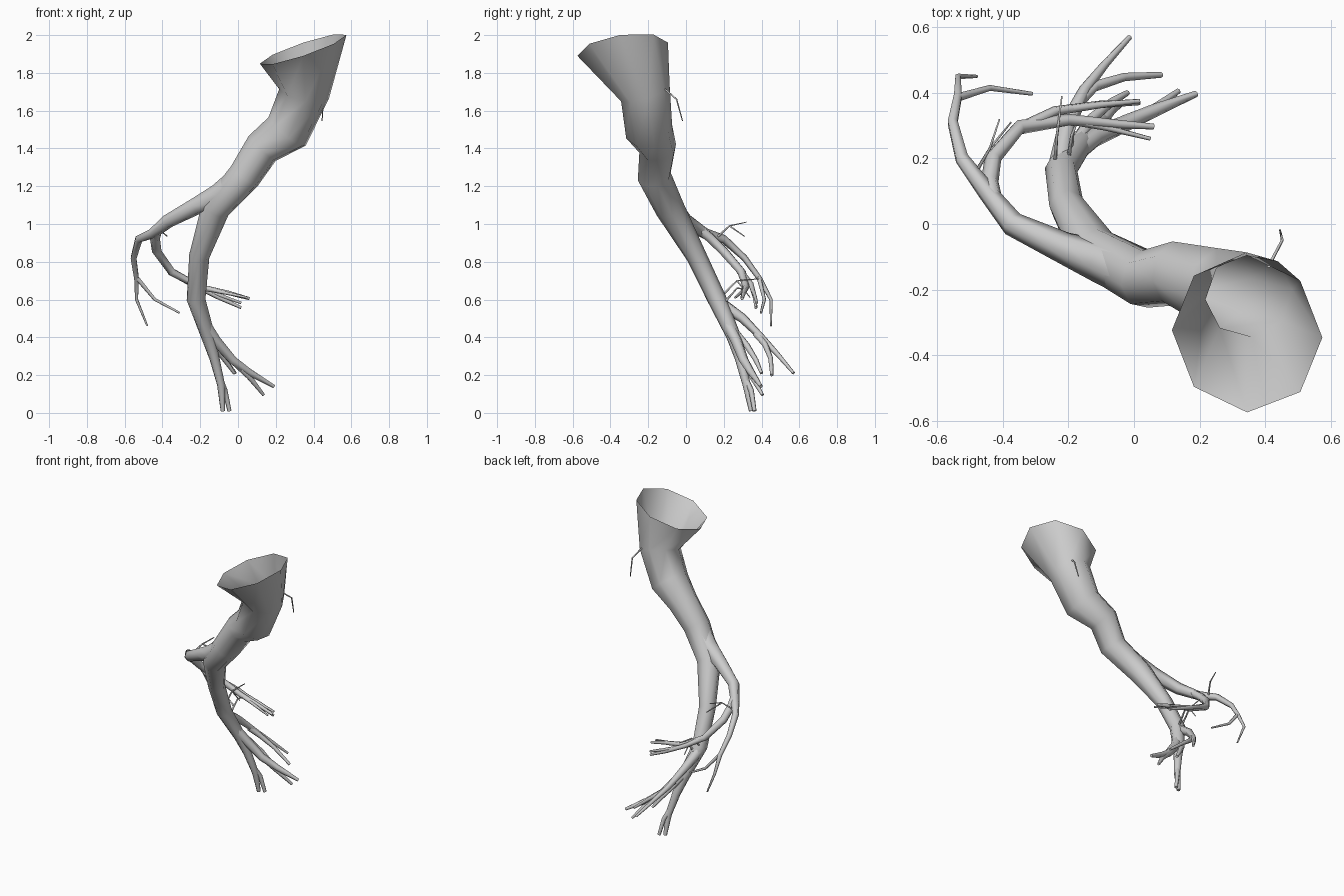
import bpy, bmesh
from mathutils import Vector


def tube(name, pts, sides=6, top_normal=None):
    """Tapered tube through (x, y, z, radius) points; an open start if top_normal is set."""
    P = [Vector(p[:3]) for p in pts]
    n = len(P)
    bm = bmesh.new()
    rings = []
    ref = Vector((1, 0, 0)) if top_normal else (P[1] - P[0]).orthogonal().normalized()
    from math import cos, sin, pi
    for i in range(n):
        a = (P[i] - P[i - 1]).normalized() if i else (P[1] - P[0]).normalized()
        b = (P[i + 1] - P[i]).normalized() if i < n - 1 else a
        t = (a + b).normalized()
        if i == 0 and top_normal:
            t = -Vector(top_normal).normalized()
        ref = (ref - t * ref.dot(t)).normalized()
        side = t.cross(ref)
        r = pts[i][3]
        rings.append([bm.verts.new(P[i] + r * (ref * cos(2 * pi * k / sides) + side * sin(2 * pi * k / sides)))
                      for k in range(sides)])
    for lo, hi in zip(rings, rings[1:]):
        for k in range(sides):
            j = (k + 1) % sides
            bm.faces.new((lo[k], lo[j], hi[j], hi[k]))
    bm.faces.new(rings[-1])
    for f in bm.faces:
        f.smooth = len(f.verts) == 4 and f.verts[0] is not None
    # keep the cut tip crisp
    for e in bm.edges:
        if any(len(f.verts) != 4 or not f.smooth for f in e.link_faces) and all(v in rings[-1] for v in e.verts):
            e.smooth = False
    me = bpy.data.meshes.new(name)
    bm.to_mesh(me)
    bm.free()
    ob = bpy.data.objects.new(name, me)
    bpy.context.collection.objects.link(ob)
    return ob


# Main root: flared open mouth tapering to the lower fork
tube("main_root", [
    (.345, -.335, 1.925, .242), (.35, -.215, 1.69, .135), (.26, -.195, 1.49, .127),
    (.128, -.15, 1.40, .10), (.033, -.168, 1.252, .09), (-.12, -.085, 1.08, .078),
    (-.205, .055, .83, .054), (-.222, .165, .60, .050), (-.16, .25, .41, .038),
    (-.125, .285, .29, .027), (-.09, .32, .15, .021), (-.08, .345, .01, .012)],
    8, (-.34, -.147, 1))
tube("main_root_tip", [(-.10, .31, .19, .018), (-.07, .345, .12, .015), (-.045, .363, .01, .011)])

# Lower right fork
tube("lower_branch", [
    (-.19, .21, .49, .035), (-.12, .265, .385, .031), (-.03, .305, .28, .026), (.06, .345, .215, .021),
    (.19, .397, .14, .010)])
tube("lower_branch_tip", [(-.03, .31, .28, .022), (.06, .35, .19, .016), (.135, .405, .095, .009)])

# Rear fork
tube("rear_branch", [
    (-.225, .18, .58, .036), (-.205, .30, .50, .026), (-.15, .41, .39, .018),
    (-.09, .485, .31, .013), (-.013, .57, .21, .008)])
tube("rear_branch_tip", [
    (-.17, .37, .42, .020), (-.12, .42, .36, .017), (-.03, .448, .29, .013), (.083, .455, .20, .009)])
tube("rear_branch_lower_tip", [
    (-.18, .24, .45, .024), (-.13, .32, .36, .018), (-.07, .37, .28, .014), (-.02, .40, .21, .009)])

# Left side root
tube("side_root", [
    (.0, -.155, 1.225, .075), (-.10, -.115, 1.15, .066), (-.22, -.07, 1.095, .048),
    (-.37, .0, 1.015, .038), (-.45, .10, .95, .029), (-.525, .20, .92, .022),
    (-.553, .31, .82, .017), (-.537, .39, .71, .014), (-.537, .45, .60, .009),
    (-.48, .45, .46, .005)])
tube("side_root_tip", [
    (-.54, .385, .72, .013), (-.44, .415, .60, .009), (-.31, .397, .53, .006)])

# Inner branch of the side root
tube("inner_branch", [
    (-.43, .08, .965, .028), (-.44, .13, .925, .027), (-.43, .20, .855, .026), (-.35, .295, .745, .023),
    (-.20, .318, .665, .018), (-.05, .305, .635, .013), (.06, .297, .605, .009)])
tube("inner_branch_tip", [
    (-.20, .318, .665, .015), (-.09, .295, .64, .010), (.05, .26, .61, .006)])
tube("inner_branch_back", [
    (-.36, .285, .75, .019), (-.24, .345, .68, .015), (-.10, .365, .61, .012), (.017, .37, .557, .008)])
tube("inner_branch_back_tip", [
    (-.20, .35, .66, .013), (-.09, .365, .62, .010), (.017, .375, .582, .007)])

# Hair-thin rootlets
for i, pts in enumerate([
    [(.41, -.13, 1.73, .006), (.452, -.05, 1.66, .005), (.445, -.018, 1.545, .003)],
    [(-.475, .17, .935, .007), (-.44, .23, .99, .005), (-.41, .32, 1.01, .003)],
    [(-.44, .23, .99, .005), (-.375, .31, .935, .003)],
    [(-.24, .20, .63, .007), (-.235, .27, .70, .005), (-.22, .39, .71, .003)],
    [(-.235, .27, .70, .005), (-.225, .34, .61, .003)],
    [(-.20, .20, .58, .008), (-.19, .27, .66, .005), (-.17, .32, .655, .003)],
]):
    tube(f"rootlet_{i + 1}", pts, 4)
